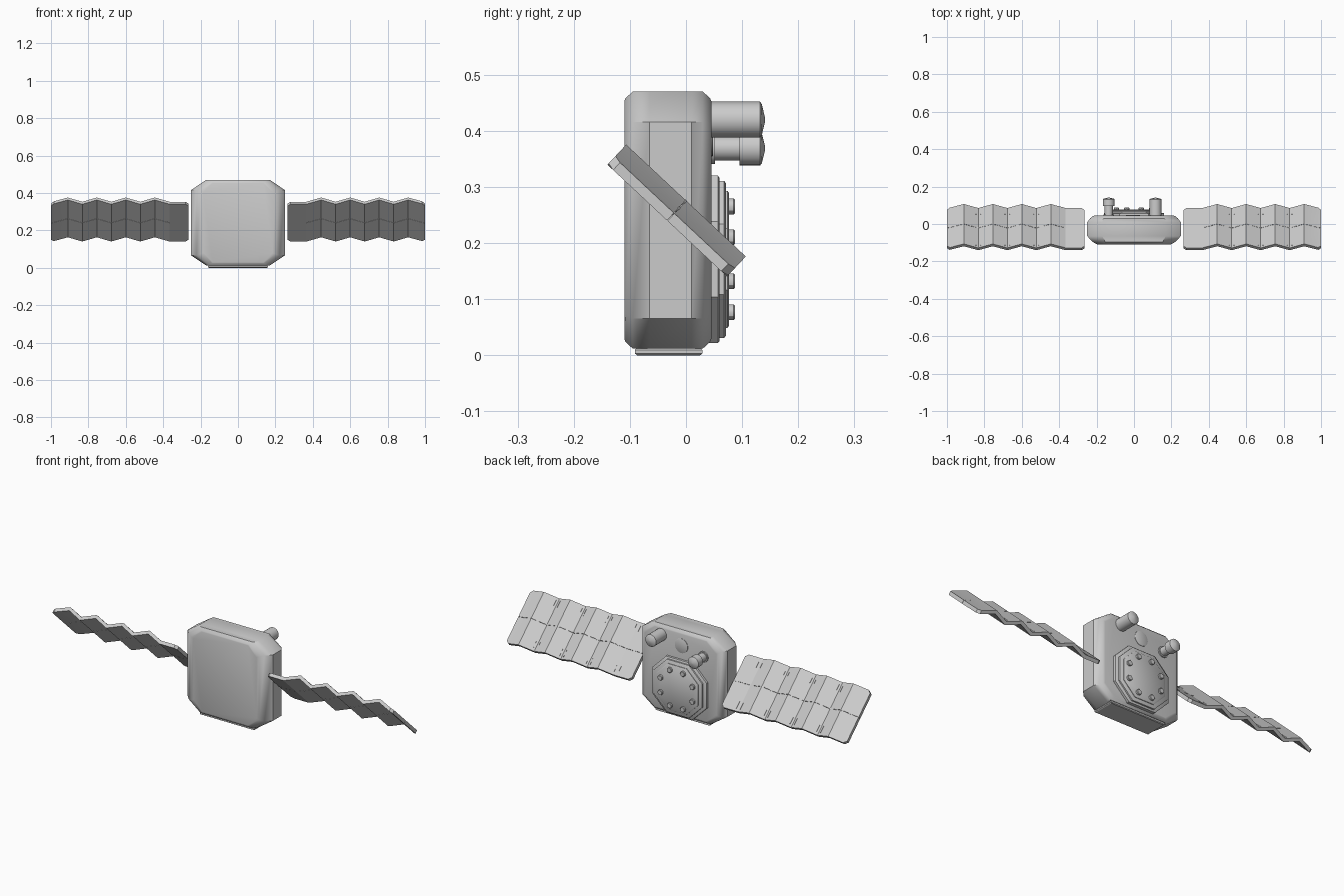
import bpy, bmesh, math
from mathutils import Vector

if "Cube" in bpy.data.objects:
    bpy.data.objects.remove(bpy.data.objects["Cube"])


def make(name, verts, faces, angle=30):
    me = bpy.data.meshes.new(name)
    me.from_pydata([tuple(v) for v in verts], [], faces)
    bm = bmesh.new()
    bm.from_mesh(me)
    bmesh.ops.recalc_face_normals(bm, faces=bm.faces)
    bm.to_mesh(me)
    bm.free()
    ob = bpy.data.objects.new(name, me)
    bpy.context.collection.objects.link(ob)
    bpy.ops.object.select_all(action='DESELECT')
    ob.select_set(True)
    bpy.context.view_layer.objects.active = ob
    bpy.ops.object.shade_smooth_by_angle(angle=math.radians(angle))
    return ob


def loft(name, rings, angle=30):
    """Closed skin through rings of equal point count."""
    n = len(rings[0])
    verts = [p for r in rings for p in r]
    faces = [(k * n + i, k * n + (i + 1) % n, (k + 1) * n + (i + 1) % n, (k + 1) * n + i)
             for k in range(len(rings) - 1) for i in range(n)]
    faces += [tuple(range(n)), tuple(range((len(rings) - 1) * n, len(rings) * n))]
    return make(name, verts, faces, angle)


def octagon(y, a, b, cx, cz, zc):
    """Rectangle with cut corners, standing in the XZ plane."""
    q = [(a, b - cz), (a - cx, b), (cx - a, b), (-a, b - cz),
         (-a, cz - b), (cx - a, -b), (a - cx, -b), (a, cz - b)]
    return [(x, y, zc + z) for x, z in q]


def turned(name, x, z, profile, n=20):
    """Round part along +Y from (y, radius) pairs."""
    return loft(name, [[(x + r * math.cos(2 * math.pi * i / n), y,
                         z + r * math.sin(2 * math.pi * i / n)) for i in range(n)]
                       for y, r in profile])


# Main body: cut-corner shell with rolled front and back rims
ZC = 0.241
loft("body", [octagon(y, a, b, cx, cz, ZC) for y, a, b, cx, cz in [
    (-0.110, 0.185, 0.212, 0.05, 0.05),
    (-0.108, 0.200, 0.217, 0.06, 0.05),
    (-0.095, 0.222, 0.229, 0.068, 0.054),
    (-0.065, 0.250, 0.229, 0.080, 0.054),
    (0.010, 0.250, 0.229, 0.080, 0.054),
    (0.030, 0.235, 0.229, 0.072, 0.054),
    (0.043, 0.220, 0.217, 0.065, 0.05),
    (0.045, 0.210, 0.212, 0.060, 0.05)]], 35)

# Foot pad under the body
loft("foot_pad", [[(sx * a, -0.031 + sy * b, z) for sx, sy in
                   ((1, 1), (-1, 1), (-1, -1), (1, -1))]
                  for z, a, b in [(0, .155, .056), (.003, .16, .06),
                                  (.009, .16, .06), (.016, .155, .056)]])

# Stacked octagonal plates on the back
PZ = 0.171
for i, (y0, y1, a, b) in enumerate([(0.040, 0.060, 0.160, 0.149),
                                    (0.055, 0.071, 0.142, 0.140),
                                    (0.065, 0.077, 0.122, 0.122)]):
    c = b * 0.55
    loft(f"back_plate_{i + 1}", [octagon(y0, a, b, c, c, PZ),
                                 octagon(y1 - 0.003, a, b, c, c, PZ),
                                 octagon(y1, a - .004, b - .004, c, c, PZ)])

# Ring of eight bolts
for i in range(8):
    t = math.radians(22.5 + 45 * i)
    turned(f"bolt_{i + 1}", 0.102 * math.cos(t), PZ + 0.102 * math.sin(t),
           [(0.06, 0.014), (0.085, 0.014), (0.087, 0.012)], 12)

# Thrusters and round hatch
turned("tall_thruster", 0.115, 0.42,
       [(0.04, 0.032), (0.132, 0.032), (0.135, 0.028), (0.141, 0.003)])
turned("stepped_thruster", -0.135, 0.369,
       [(0.04, 0.028), (0.052, 0.028), (0.052, 0.022), (0.095, 0.022), (0.095, 0.031),
        (0.132, 0.031), (0.135, 0.027), (0.141, 0.003)])
turned("round_hatch", -0.005, 0.392, [(0.04, 0.038), (0.047, 0.038), (0.048, 0.036)], 24)

# Solar wings: folded sheets tilted about X
ORIGIN = Vector((0, -0.0335, 0.240))
ALONG = Vector((0, 0.730, -0.683))
NORM = Vector((0, 0.683, 0.730))
FOLD, THICK, HALF = 0.031, 0.018, 0.146
STATIONS = [(0.265, 0), (0.28, 0), (0.365, 0)] + \
           [(0.445 + 0.0775 * k, FOLD * (1 - k % 2)) for k in range(7)] + [(0.985, 0.003), (1.0, 0)]


def wing_point(side, x, s, n):
    return ORIGIN + Vector((side * x, 0, 0)) + ALONG * s + NORM * n


def height(x):
    for (x0, h0), (x1, h1) in zip(STATIONS, STATIONS[1:]):
        if x0 <= x <= x1:
            return h0 + (h1 - h0) * (x - x0) / (x1 - x0)
    return 0


def strip(name, side, xa, xb, s0, s1, lift=0.0015):
    """Thin raised bar lying on the folded sheet."""
    loft(name, [[wing_point(side, x, s, height(x) + THICK + n) for s, n in
                 ((s0, -.004), (s1, -.004), (s1, lift), (s0, lift))] for x in (xa, xb)])


for side, label in ((1, "right"), (-1, "left")):
    for half in (-1, 1):
        rings = []
        for x, h in STATIONS:
            edge = HALF - (0.014 if x in (0.265, 1.0) else 0)
            rings.append([wing_point(side, x, half * s, h + n) for s, n in
                          ((0.0006, 0), (edge, 0), (edge, THICK), (0.0006, THICK))])
        loft(f"{label}_wing_{'front' if half < 0 else 'back'}_panel", rings, 15)
        # paired edge clips at the fold valleys
        for k, x in enumerate((0.36, 0.5225, 0.6775, 0.8325)):
            for d in (-0.014, 0.010):
                strip(f"{label}_clip_{k}", side, x + d, x + d + 0.004,
                      half * 0.095, half * 0.132)
    # hinge knuckles along the centre seam
    for k in range(17):
        x = 0.275 + 0.0425 * k
        strip(f"{label}_hinge_{k}", side, x, x + 0.012, -0.002, 0.002, 0.001)
